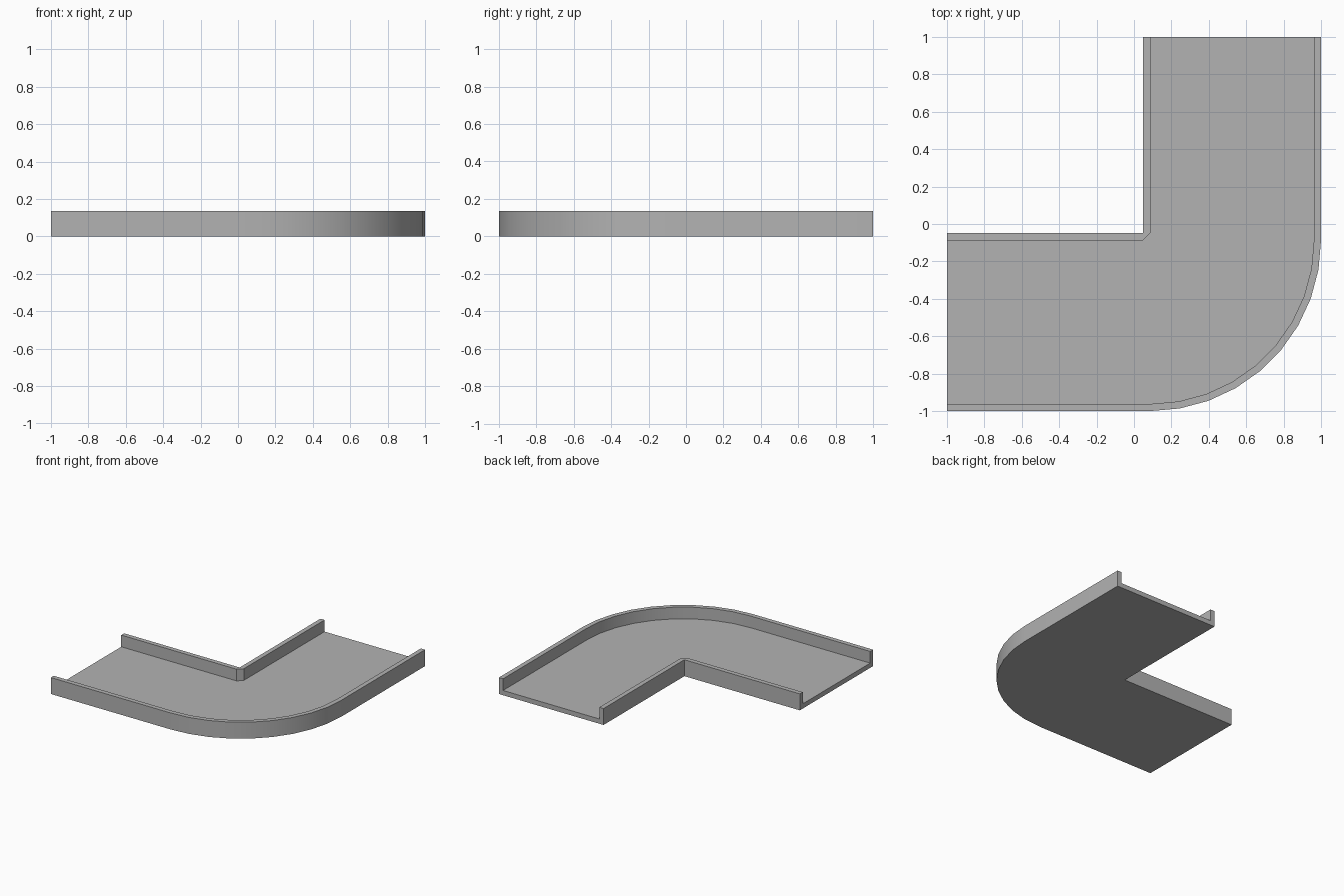
import bpy, bmesh
from math import sin, cos, radians

cube = bpy.data.objects.get("Cube")
if cube:
    bpy.data.objects.remove(cube, do_unlink=True)

HEIGHT, FLOOR, WALL = 0.135, 0.039, 0.038
CORNER = 0.049            # inner corner sits at (CORNER, -CORNER)
PIVOT = CORNER + WALL     # centre of the outer bend is (PIVOT, -PIVOT)
STEPS = 9

grey = bpy.data.materials.new("plain grey")
grey.use_nodes = True
colour = (0.45, 0.45, 0.45, 1)
grey.diffuse_color = colour
grey.node_tree.nodes["Principled BSDF"].inputs["Base Color"].default_value = colour


def bend(edge):
    """Straight run, rounded bend and straight run, at a given distance out."""
    r = edge - PIVOT
    arc = [(PIVOT + r * sin(radians(90 * i / STEPS)),
            -PIVOT - r * cos(radians(90 * i / STEPS))) for i in range(STEPS + 1)]
    return [(-1, -edge)] + arc + [(edge, 1)]


outer = bend(1)
outer_inside = bend(1 - WALL)
inner_inside = [(-1, -PIVOT), (CORNER, -PIVOT), (PIVOT, -CORNER), (PIVOT, 1)]
inner = [(-1, -CORNER), (CORNER, -CORNER), (CORNER, 1)]

bm = bmesh.new()


def line(path, z):
    return [bm.verts.new((x, y, z)) for x, y in path]


def strip(a, b):
    for i in range(len(a) - 1):
        bm.faces.new((a[i], a[i + 1], b[i + 1], b[i]))


# Path lines in order around the channel section
outer_low, outer_top = line(outer, 0), line(outer, HEIGHT)
lip_top, lip_floor = line(outer_inside, HEIGHT), line(outer_inside, FLOOR)
kerb_floor, kerb_top = line(inner_inside, FLOOR), line(inner_inside, HEIGHT)
inner_top, inner_low = line(inner, HEIGHT), line(inner, 0)

# Outer wall
strip(outer_low, outer_top)
strip(outer_top, lip_top)
strip(lip_top, lip_floor)

# Floor and underside
bm.faces.new(lip_floor + kerb_floor[::-1])
bm.faces.new(outer_low + inner_low[::-1])

# Inner wall, with a bevelled corner on the channel side
strip(kerb_floor, kerb_top)
strip(inner_top, inner_low)
k, n = kerb_top, inner_top
bm.faces.new((k[0], k[1], n[1], n[0]))
bm.faces.new((k[1], k[2], n[1]))
bm.faces.new((k[2], k[3], n[2], n[1]))

# Open ends
section = (outer_low, outer_top, lip_top, lip_floor,
           kerb_floor, kerb_top, inner_top, inner_low)
for end in (0, -1):
    bm.faces.new([path[end] for path in section])

bmesh.ops.recalc_face_normals(bm, faces=bm.faces)
mesh = bpy.data.meshes.new("corner_channel")
bm.to_mesh(mesh)
bm.free()
mesh.materials.append(grey)
channel = bpy.data.objects.new("corner_channel", mesh)
bpy.context.collection.objects.link(channel)

# Smooth bend with crisp edges
bpy.ops.object.select_all(action='DESELECT')
channel.select_set(True)
bpy.context.view_layer.objects.active = channel
bpy.ops.object.shade_smooth_by_angle(angle=radians(30))
